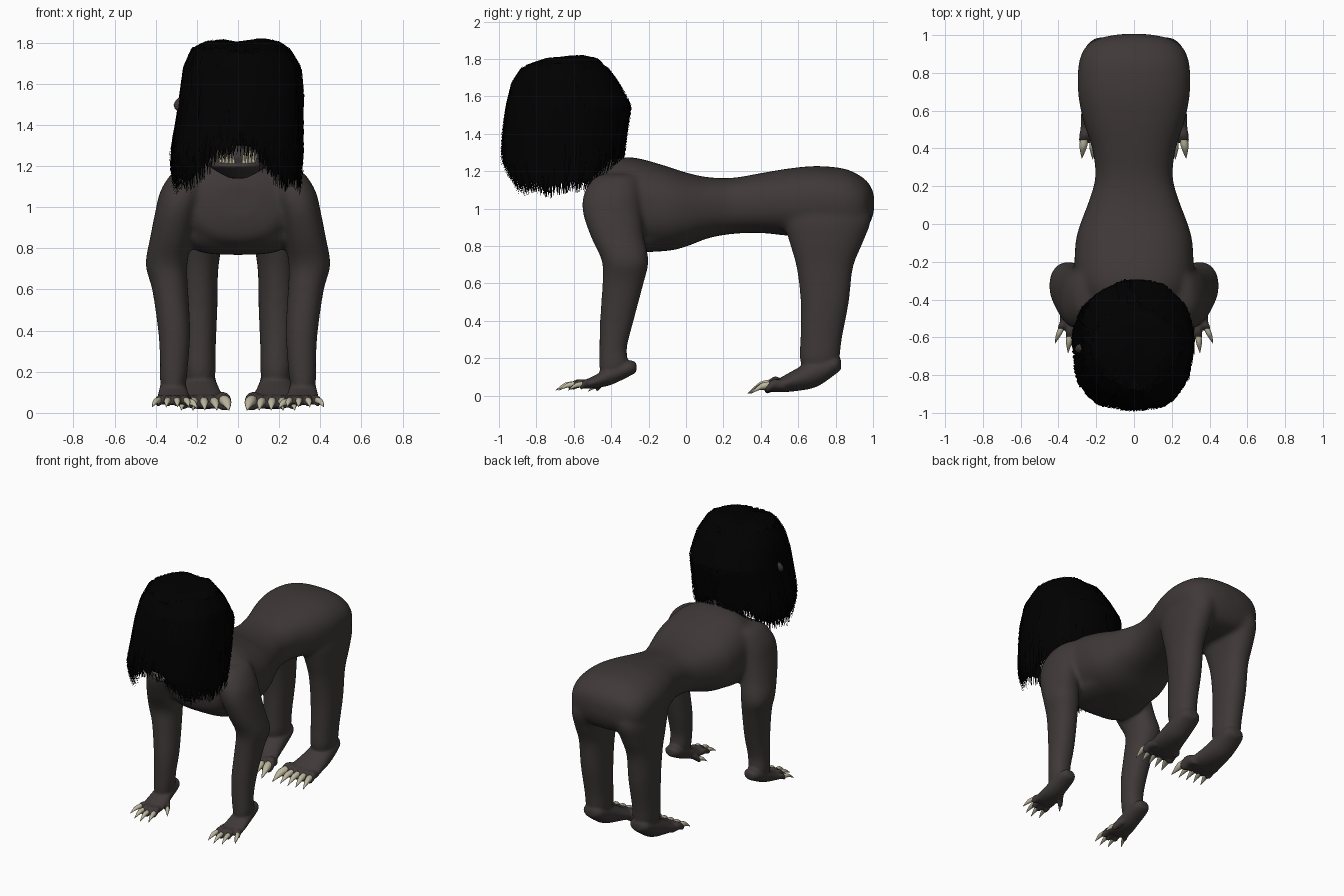
import bpy, bmesh, math, random
from mathutils import Vector

random.seed(4)
cube = bpy.data.objects.get("Cube")
if cube:
    bpy.data.objects.remove(cube)


def material(name, rgb):
    m = bpy.data.materials.new(name)
    m.use_nodes = True
    m.diffuse_color = (*rgb, 1)
    bsdf = m.node_tree.nodes["Principled BSDF"]
    bsdf.inputs["Base Color"].default_value = (*rgb, 1)
    bsdf.inputs["Roughness"].default_value = 0.8
    return m


SKIN = material("dark skin", (0.05, 0.04, 0.04))
HAIR = material("black hair", (0.0, 0.0, 0.0))
CLAW = material("pale claw", (0.5, 0.47, 0.34))


def finish(bm, name, mat, smooth=True):
    bmesh.ops.recalc_face_normals(bm, faces=bm.faces)
    me = bpy.data.meshes.new(name)
    bm.to_mesh(me)
    bm.free()
    me.materials.append(mat)
    me.polygons.foreach_set("use_smooth", [smooth] * len(me.polygons))
    ob = bpy.data.objects.new(name, me)
    bpy.context.collection.objects.link(ob)
    return ob


def merge(ob, voxel, rounds):
    """Fuse overlapping parts into one skin and soften the joins."""
    rm = ob.modifiers.new("merge", "REMESH")
    rm.mode, rm.voxel_size, rm.use_smooth_shade = "VOXEL", voxel, True
    sm = ob.modifiers.new("soften", "SMOOTH")
    sm.factor, sm.iterations = 0.5, rounds


def spline(rows, steps):
    """Catmull-Rom resampling of rows of numbers."""
    out = []
    for i in range(len(rows) - 1):
        p = [rows[max(0, min(len(rows) - 1, i + k))] for k in (-1, 0, 1, 2)]
        for s in range(steps):
            t = s / steps
            out.append([b + 0.5 * t * (c - a + t * (2*a - 5*b + 4*c - d + t * (3*(b - c) + d - a)))
                        for a, b, c, d in zip(*p)])
    return out + [list(rows[-1])]


def power(v, e):
    return math.copysign(abs(v) ** e, v)


def loft(bm, rows, axis, side=1, sides=24, square=2.0, steps=4):
    """Rows are x, y, z, half width, half depth; rings lie across the axis."""
    rings = []
    for x, y, z, ra, rb in spline(rows, steps):
        ra, rb = max(ra, 0.001), max(rb, 0.001)
        ring = []
        for k in range(sides):
            a = math.tau * k / sides
            u, v = ra * power(math.cos(a), 2 / square), rb * power(math.sin(a), 2 / square)
            off = (u, v, 0) if axis == "z" else (u, 0, v)
            ring.append(bm.verts.new((side * (x + off[0]), y + off[1], z + off[2])))
        rings.append(ring)
    for r, q in zip(rings, rings[1:]):
        for k in range(sides):
            j = (k + 1) % sides
            bm.faces.new((r[k], r[j], q[j], q[k]))
    bm.faces.new(rings[0])
    bm.faces.new(rings[-1])


trunk, body, claws = (bmesh.new() for _ in range(3))

# Torso, from chest to rump, with a boxy ribcage below
torso = [(-.53, 1.03, .1, .08), (-.495, 1.015, .225, .175), (-.38, 1.025, .285, .24),
         (-.27, 1.02, .314, .252), (-.1, 1.0, .31, .226), (0, .995, .285, .198),
         (.12, 1.005, .24, .163), (.25, 1.015, .205, .15), (.4, 1.03, .222, .16),
         (.55, 1.035, .27, .18), (.7, 1.04, .297, .188), (.85, 1.03, .293, .183),
         (.94, 1.02, .255, .15), (.985, 1.025, .18, .1), (1.006, 1.03, .07, .04)]
loft(trunk, [(0, *r) for r in torso], "y", sides=40, square=2.4)
loft(trunk, [(0, -.47, .92, .2, .09), (0, -.4, .9, .25, .12), (0, -.25, .89, .262, .122),
             (0, -.1, .9, .24, .11), (0, .0, .92, .2, .09)], "y", sides=32, square=3.2)

# Neck and head with open jaw
loft(trunk, [(0, -.36, 1.08, .17, .12), (0, -.42, 1.2, .13, .12), (0, -.55, 1.34, .11, .12)], "z")
loft(body, [(0, -.7, 1.14, .04, .06), (0, -.74, 1.2, .14, .165), (0, -.68, 1.25, .12, .11),
            (0, -.68, 1.34, .13, .12), (0, -.69, 1.4, .2, .2), (0, -.67, 1.52, .24, .25),
            (0, -.66, 1.66, .2, .22), (0, -.65, 1.74, .1, .1)], "z", sides=32)

arm = [(.18, -.34, 1.19, .05, .06), (.225, -.37, 1.17, .09, .12), (.27, -.395, 1.08, .107, .152),
       (.298, -.395, .98, .104, .158), (.325, -.367, .85, .103, .143), (.348, -.325, .72, .102, .126),
       (.33, -.337, .6, .088, .111), (.31, -.37, .4, .079, .091), (.31, -.39, .25, .07, .074),
       (.315, -.385, .16, .066, .08), (.315, -.4, .1, .05, .06)]
palm = [(.315, -.265, .15, .03, .025), (.315, -.3, .147, .058, .042), (.315, -.4, .11, .068, .052),
        (.315, -.48, .077, .078, .036), (.315, -.55, .058, .08, .022)]
leg = [(.14, .76, 1.08, .1, .16), (.172, .757, .96, .12, .235), (.185, .75, .82, .108, .198),
       (.19, .742, .69, .094, .153), (.19, .742, .5, .09, .13), (.189, .722, .3, .081, .112),
       (.187, .715, .2, .079, .108), (.185, .715, .12, .06, .09)]
foot = [(.186, .83, .165, .03, .025), (.186, .8, .165, .072, .05), (.186, .7, .125, .086, .077),
        (.18, .6, .088, .1, .062), (.168, .5, .056, .116, .038), (.165, .45, .046, .11, .024)]


def digit(side, base, tip, r, claw, drop):
    """One finger or toe with a raised knuckle and a curved claw."""
    b, t = Vector(base), Vector(tip)
    mid = b.lerp(t, .6) + Vector((0, 0, r * .55))
    end = t + (t - b).normalized() * r * .5
    loft(body, [(*b, r, r), (*mid, r * 1.15, r * 1.15), (*t, r, r), (*end, r * .5, r * .5)],
         "y", side, 12)
    d = Vector((t.x - b.x, t.y - b.y, 0)).normalized() * claw
    c0 = t - d * .12 + Vector((0, 0, r * .5))
    c1 = t + d * .4 + Vector((0, 0, r * .25))
    c2 = t + d - Vector((0, 0, drop))
    loft(claws, [(*c0, r * .85, r * .85), (*c1, r * .7, r * .65), (*c2, .001, .001)],
         "y", side, 10)


for side in (1, -1):
    # Limbs
    loft(trunk, arm, "z", side, square=2.2)
    loft(body, palm, "y", side)
    loft(trunk, leg, "z", side, square=2.2)
    loft(body, foot, "y", side)
    # Fingers and thumb
    for i in range(4):
        reach = (.605, .62, .605, .56)[i]
        digit(side, (.265 + .034 * i, -.51, .062), (.25 + .046 * i, -reach, .05), .02, .078, .022)
    digit(side, (.285, -.4, .09), (.232, -.475, .042), .021, .06, .02)
    # Toes, the inner one largest
    for i in range(5):
        r = .034 if i == 0 else .026
        digit(side, (.085 + .042 * i, .53, .052), (.065 + .05 * i, .435, .042),
              r, .108 - .005 * i, .03)
    # Ears
    loft(body, [(.2, -.655, 1.44, .03, .02), (.275, -.665, 1.47, .025, .02),
                (.285, -.66, 1.5, .03, .025), (.27, -.65, 1.535, .02, .02)], "z", side, 12)

# Soften the trunk and limbs strongly, then fuse them with head, hands and feet
core = finish(trunk, "trunk", SKIN)
merge(core, 0.01, 28)
soft = core.evaluated_get(bpy.context.evaluated_depsgraph_get())
body.from_mesh(soft.to_mesh())
soft.to_mesh_clear()
bpy.data.objects.remove(core)
merge(finish(body, "body", SKIN), 0.0085, 5)
finish(claws, "claws", CLAW)

# Jagged teeth in two rows, left and right of the middle
teeth = bmesh.new()
for deg in (-138, -128, -118, -108, -101, -76, -69, -60, -50, -40):
    a = math.radians(deg)
    x, y = .115 * math.cos(a), -.74 + .14 * math.sin(a)
    h = random.uniform(.05, .1)
    loft(teeth, [(x, y, 1.2, .014, .01), (x, y - .005, 1.2 + h, .002, .002)], "z", 1, 6, steps=1)
    loft(teeth, [(x, y, 1.37, .014, .01), (x, y - .01, 1.37 - h, .002, .002)], "z", 1, 6, steps=1)
finish(teeth, "teeth", CLAW, False)

# Hair volume: z, centre x, centre y, half width, half depth
SECTIONS = [(1.83, .04, -.56, .05, .05), (1.812, .02, -.61, .17, .16), (1.775, .01, -.65, .24, .22),
            (1.68, .018, -.65, .288, .285), (1.55, .015, -.63, .3, .335), (1.4, .005, -.65, .31, .333),
            (1.25, -.01, -.662, .322, .33), (1.06, -.002, -.665, .31, .265)]


def hair_point(a, z, scale):
    for p, q in zip(SECTIONS, SECTIONS[1:]):
        if z >= q[0]:
            break
    t = max(0, min(1, (p[0] - z) / (p[0] - q[0])))
    cx, cy, rx, ry = (p[k] + (q[k] - p[k]) * t for k in (1, 2, 3, 4))
    scale *= 1 + .012 * math.sin(5 * a + .6) + .008 * math.sin(11 * a + 5 * z)
    boxy = .85 + .2 * max(0, min(1, (z - 1.55) / .2))
    x = cx + scale * rx * power(math.cos(a), boxy)
    y = cy + scale * ry * power(math.sin(a), boxy)
    part = .03 * math.exp(-((x - .02) / .07) ** 2) if z > 1.76 else 0
    return Vector((x, y, z - part))


def hem(a):
    """Lowest hair height: raised over the mouth and at the nape."""
    s = math.sin(a)
    wave = 1.1 + .015 * math.sin(9 * a)
    if s < 0:
        return wave + .1 * max(0, (-s - .7) / .3) + .08 * max(0, (-s - .93) / .07)
    return wave + .16 * max(0, (s - .3) / .7)


hair = bmesh.new()
N, ROWS = 72, 16
grid = []
for r in range(ROWS + 1):
    f = (r / ROWS) ** 1.6
    grid.append([hair.verts.new(hair_point(a, 1.83 + (hem(a) + .035 - 1.83) * f, .97))
                 for a in (math.tau * k / N for k in range(N))])
for r, q in zip(grid, grid[1:]):
    for k in range(N):
        j = (k + 1) % N
        hair.faces.new((r[k], q[k], q[j], r[j]))
hair.faces.new(grid[0])
finish(hair, "hair_cap", HAIR)

# Loose strands, hanging over the cap with ragged ends
strands = bmesh.new()
for n in range(1600):
    a = random.uniform(0, math.tau)
    short = random.random() < .25
    top = random.uniform(1.6, 1.83)
    low = random.uniform(1.3, 1.6) if short else hem(a) + random.uniform(-.03, .05)
    size, flare = random.uniform(.965, 1.0), random.uniform(0, .03 if short else .02)
    width, sway = random.uniform(.004, .009), random.uniform(-.09, .09)
    pairs = []
    for s in range(9):
        t = s / 8
        b = a + sway * t
        p = hair_point(b, top + (low - top) * t ** 1.3, size + flare * t)
        w = Vector((-math.sin(b), math.cos(b), 0)) * width * (1 - .85 * t ** 4)
        pairs.append((strands.verts.new(p - w), strands.verts.new(p + w)))
    for (u, v), (x, y) in zip(pairs, pairs[1:]):
        strands.faces.new((u, v, y, x))
finish(strands, "hair_strands", HAIR, False)
